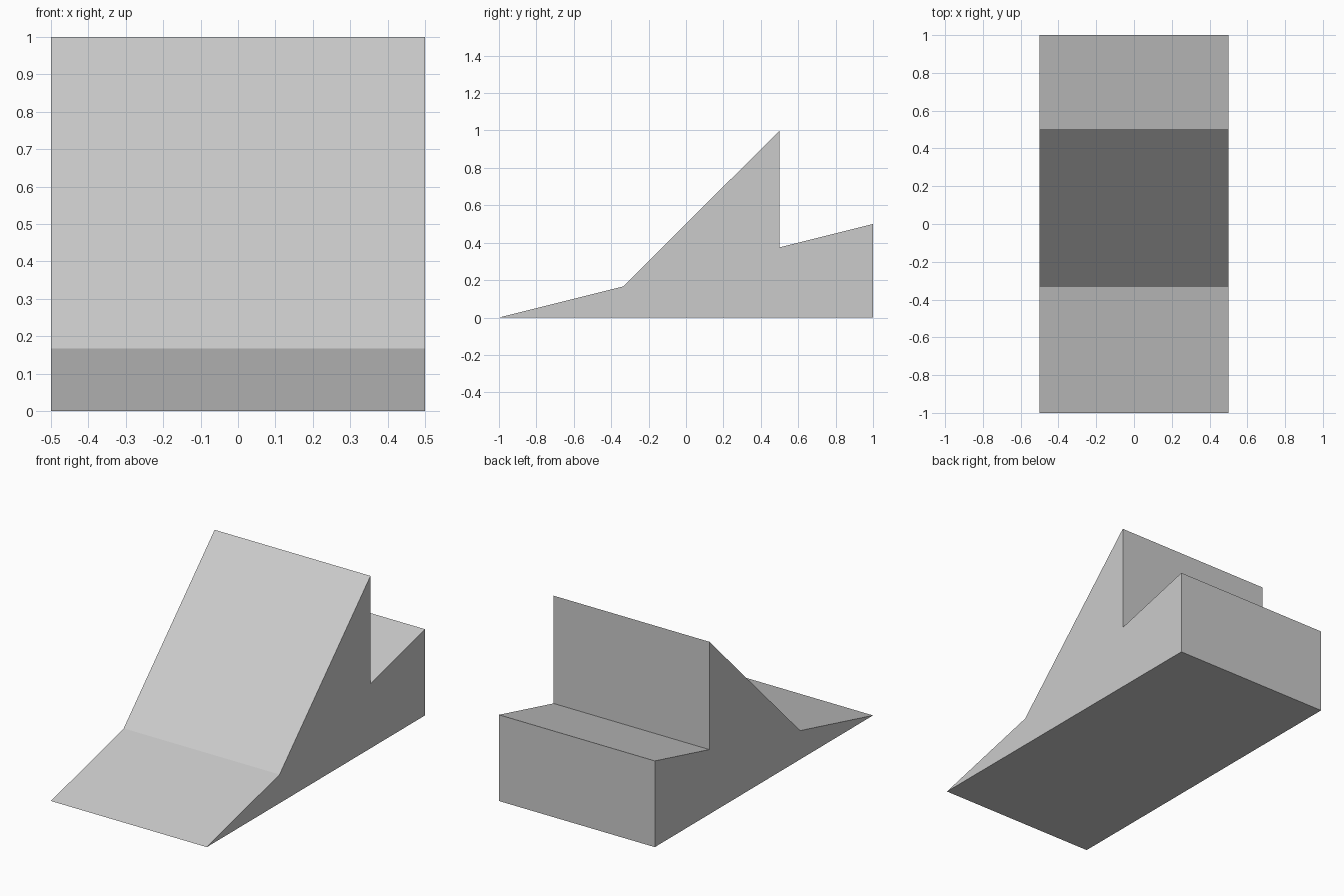
import bpy
import bmesh

if "Cube" in bpy.data.objects:
    bpy.data.objects.remove(bpy.data.objects["Cube"])

# Side profile (y, z): shallow ramp with a steeper wedge rising out of it
PROFILE = [(-1, 0), (1, 0), (1, 0.5), (0.5, 0.375), (0.5, 1), (-1 / 3, 1 / 6)]
WIDTH = 1.0

# Extrude the profile across x
bm = bmesh.new()
side = bm.faces.new([bm.verts.new((-WIDTH / 2, y, z)) for y, z in PROFILE])
extruded = bmesh.ops.extrude_face_region(bm, geom=[side], use_keep_orig=True)
moved = [g for g in extruded["geom"] if isinstance(g, bmesh.types.BMVert)]
bmesh.ops.translate(bm, verts=moved, vec=(WIDTH, 0, 0))
bmesh.ops.recalc_face_normals(bm, faces=bm.faces)

# Flat-shaded ramp block
mesh = bpy.data.meshes.new("double_ramp")
bm.to_mesh(mesh)
bm.free()
bpy.context.collection.objects.link(bpy.data.objects.new("double_ramp", mesh))
